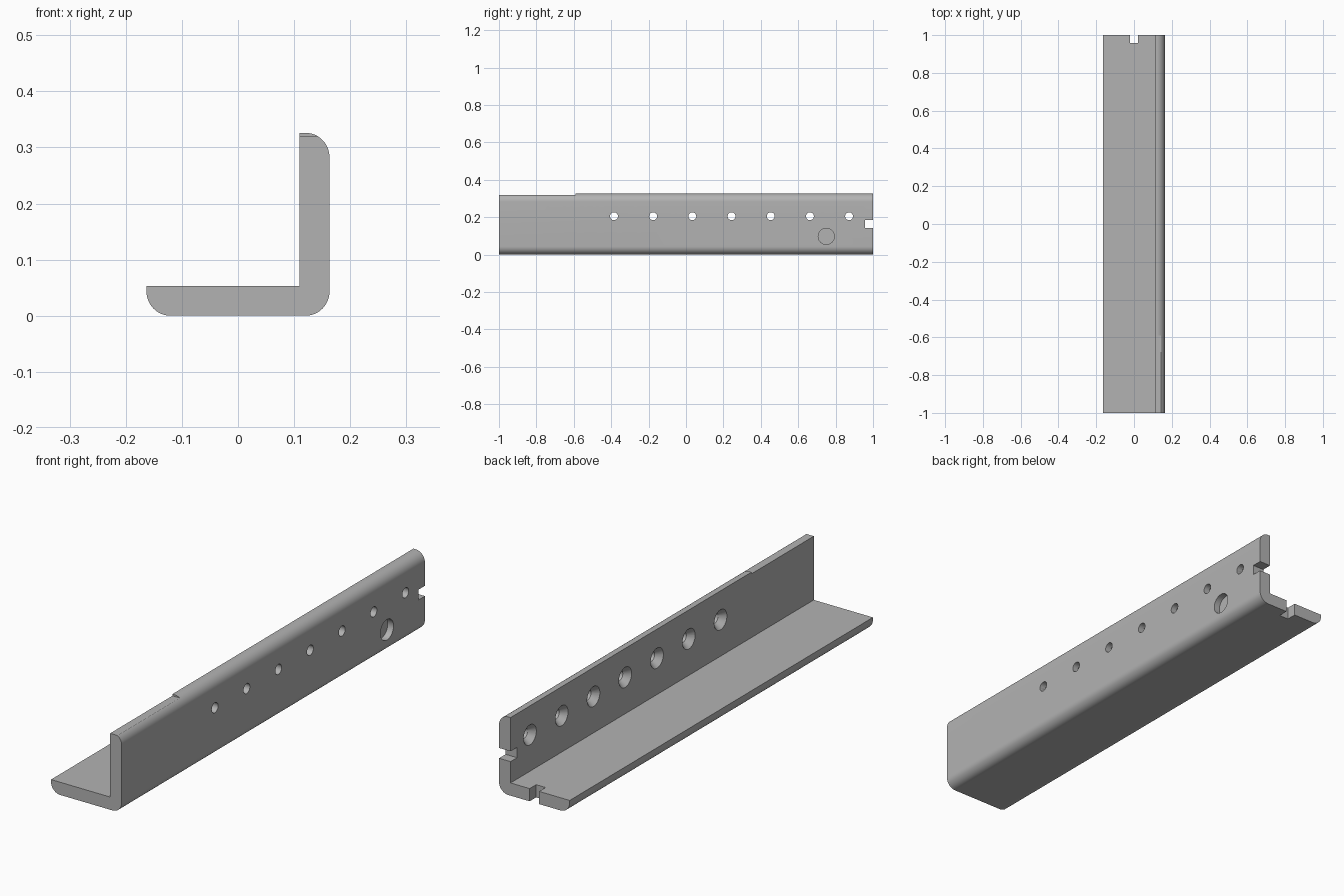
import bpy, bmesh
from math import sin, cos, pi
from mathutils import Matrix, Vector

cube = bpy.data.objects.get("Cube")
if cube:
    bpy.data.objects.remove(cube, do_unlink=True)

steel = bpy.data.materials.new("grey_steel")
steel.use_nodes = True
colour = (0.45, 0.45, 0.45, 1)
steel.diffuse_color = colour
steel.node_tree.nodes["Principled BSDF"].inputs["Base Color"].default_value = colour

HALF = 0.163          # half width of the angle
TOP = 2 * HALF        # height of the upright flange
WALL = 0.053          # flange thickness
INNER = HALF - WALL   # inner face of the upright flange
R = 0.043             # edge rounding


def finish(name, bm):
    bmesh.ops.recalc_face_normals(bm, faces=bm.faces)
    mesh = bpy.data.meshes.new(name)
    bm.to_mesh(mesh)
    bm.free()
    mesh.materials.append(steel)
    obj = bpy.data.objects.new(name, mesh)
    bpy.context.scene.collection.objects.link(obj)
    return obj


def arc(cx, cz, start, steps=12):
    """Quarter circle, counter-clockwise from the start angle."""
    angles = [start + pi / 2 * i / steps for i in range(steps + 1)]
    return [(cx + R * cos(a), cz + R * sin(a)) for a in angles]


def box(bm, low, high):
    low, high = Vector(low), Vector(high)
    matrix = Matrix.Translation((low + high) / 2) @ Matrix.Diagonal((*(high - low), 1))
    bmesh.ops.create_cube(bm, size=1, matrix=matrix)


def bore(bm, x1, x2, y, z, r1, r2):
    """Cylinder or cone along x, radius r1 at x1 and r2 at x2."""
    matrix = Matrix.Translation(((x1 + x2) / 2, y, z)) @ Matrix.Rotation(pi / 2, 4, "Y")
    bmesh.ops.create_cone(bm, cap_ends=True, segments=40, radius1=r1, radius2=r2,
                          depth=x2 - x1, matrix=matrix)


# L-shaped bar with rounded outer edges
profile = [(INNER, WALL), (-HALF, WALL)]
profile += arc(-HALF + R, R, pi)
profile += arc(HALF - R, R, 1.5 * pi)
profile += arc(HALF - R, TOP - R, 0)
profile += [(INNER, TOP)]
bm = bmesh.new()
face = bm.faces.new([bm.verts.new((x, -1, z)) for x, z in profile])
extruded = bmesh.ops.extrude_face_region(bm, geom=[face])
bmesh.ops.translate(bm, vec=(0, 2, 0),
                    verts=[v for v in extruded["geom"] if isinstance(v, bmesh.types.BMVert)])
bar = finish("angle_bar", bm)

cutters = []

# End notches and the shallow step along the top edge
bm = bmesh.new()
box(bm, (-0.022, 0.957, -0.1), (0.022, 1.1, 0.1))
box(bm, (0.05, 0.957, 0.142), (0.25, 1.1, 0.185))
box(bm, (0.05, -1.1, 0.319), (0.25, -0.59, 0.4))
cutters.append(finish("notch_cutter", bm))

# Row of through holes, plus one blind recess in the outer face
bm = bmesh.new()
hole_y = [-0.385 + 0.2095 * i for i in range(7)]
for y in hole_y:
    bore(bm, 0.05, 0.25, y, 0.205, 0.021, 0.021)
bore(bm, HALF - 0.027, 0.25, 0.75, 0.097, 0.043, 0.043)
cutters.append(finish("hole_cutter", bm))

# Countersinks on the inner face
bm = bmesh.new()
for y in hole_y:
    bore(bm, INNER - 0.01, INNER + 0.026, y, 0.205, 0.05, 0.021)
cutters.append(finish("countersink_cutter", bm))

bpy.context.view_layer.objects.active = bar
bar.select_set(True)
for cutter in cutters:
    mod = bar.modifiers.new(cutter.name, "BOOLEAN")
    mod.operation = "DIFFERENCE"
    mod.solver = "EXACT"
    mod.object = cutter
    bpy.ops.object.modifier_apply(modifier=mod.name)
    bpy.data.objects.remove(cutter, do_unlink=True)

bpy.ops.object.select_all(action="DESELECT")
bar.select_set(True)
bpy.ops.object.shade_smooth_by_angle(angle=pi / 6)
